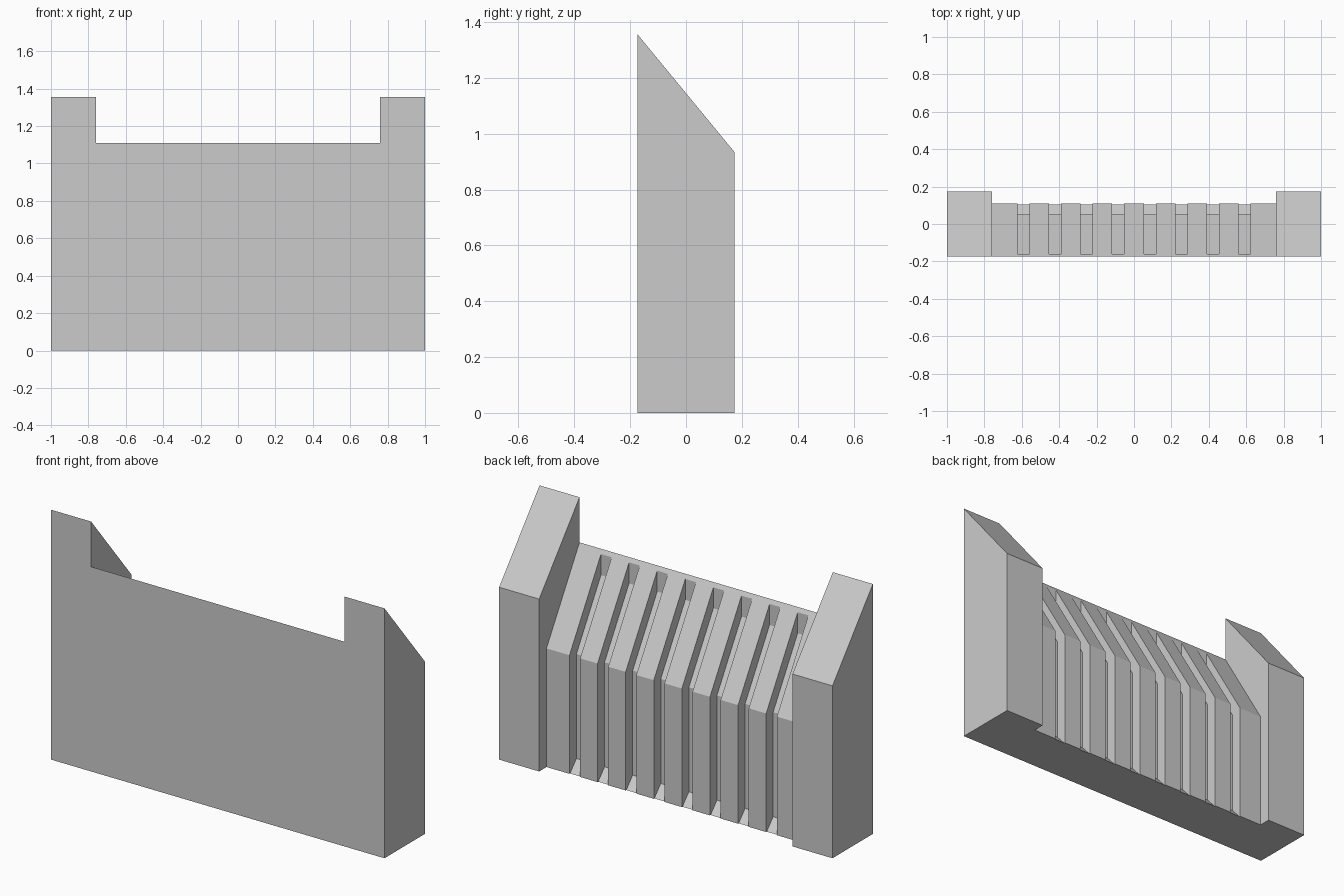
import bpy, bmesh

if "Cube" in bpy.data.objects:
    bpy.data.objects.remove(bpy.data.objects["Cube"])


def extrude_profile(name, profile, spans):
    """Extrude a (y, z) side profile along x over each (x0, x1) span."""
    bm = bmesh.new()
    for x0, x1 in spans:
        a = [bm.verts.new((x0, y, z)) for y, z in profile]
        b = [bm.verts.new((x1, y, z)) for y, z in profile]
        bm.faces.new(a)
        bm.faces.new(b[::-1])
        for i in range(len(profile)):
            j = (i + 1) % len(profile)
            bm.faces.new((a[j], a[i], b[i], b[j]))
    bmesh.ops.recalc_face_normals(bm, faces=bm.faces)
    mesh = bpy.data.meshes.new(name)
    bm.to_mesh(mesh)
    bm.free()
    obj = bpy.data.objects.new(name, mesh)
    bpy.context.collection.objects.link(obj)
    return obj


def cut(target, cutter):
    mod = target.modifiers.new("cut", 'BOOLEAN')
    mod.operation = 'DIFFERENCE'
    mod.solver = 'EXACT'
    mod.object = cutter
    cutter.hide_render = True
    bpy.context.view_layer.objects.active = target
    bpy.ops.object.modifier_apply(modifier=mod.name)
    bpy.data.objects.remove(cutter)


HALF = 0.173          # half depth of the end posts
POST_X = 0.76         # inner face of the end posts
PITCH, GROOVE_W = 0.1686, 0.064

# full-width body with the sloped top of the end posts
body = extrude_profile("ribbed_wall", [
    (-HALF, 0), (HALF, 0), (HALF, 0.935), (-HALF, 1.355)], [(-1, 1)])

# lower, thinner panel between the posts
slope = (1.11 - 0.643) / (HALF + 0.11)
cut(body, extrude_profile("panel_cutter", [
    (0.11, -0.2), (0.11, 0.643), (-HALF, 1.11),
    (-HALF - 0.1, 1.11 + 0.1 * slope), (-HALF - 0.1, 1.6),
    (0.4, 1.6), (0.4, -0.2)], [(-POST_X, POST_X)]))

# eight grooves with a sloped sill at the foot
centres = [(i - 3.5) * PITCH for i in range(8)]
cut(body, extrude_profile("groove_cutter", [
    (-0.16, 0.975), (0.05, 0.627), (0.05, 0.06), (0.105, 0),
    (0.105, -0.1), (0.3, -0.1), (0.3, 1.3), (-0.16, 1.3)],
    [(c - GROOVE_W / 2, c + GROOVE_W / 2) for c in centres]))
